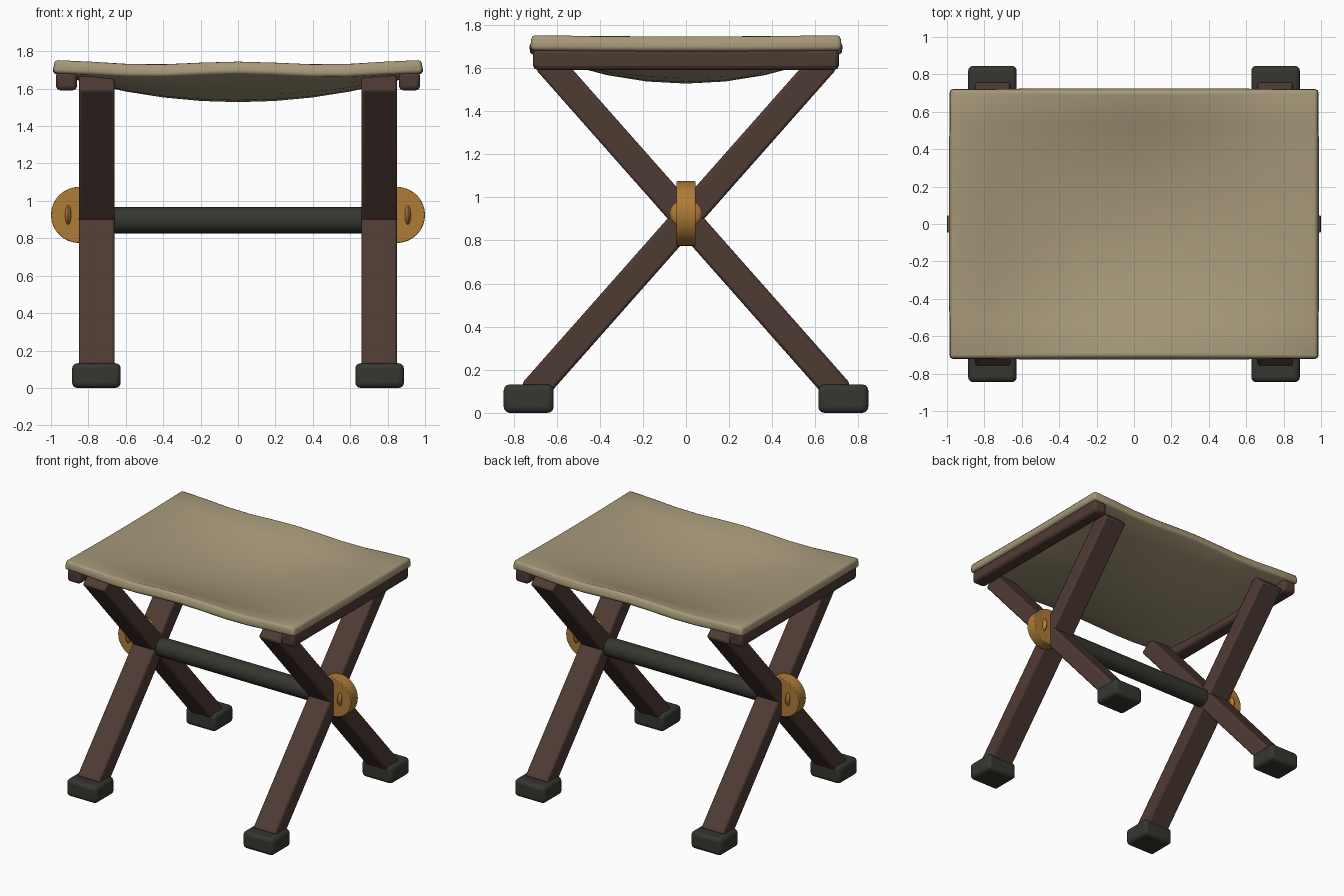
import bpy, bmesh, math
from mathutils import Matrix, Vector

if "Cube" in bpy.data.objects:
    bpy.data.objects.remove(bpy.data.objects["Cube"])


def material(name, rgb):
    m = bpy.data.materials.new(name)
    m.diffuse_color = (*rgb, 1)
    m.use_nodes = True
    m.node_tree.nodes["Principled BSDF"].inputs["Base Color"].default_value = m.diffuse_color
    return m


CANVAS = material("tan canvas", (0.38, 0.315, 0.19))
WOOD = material("dark brown wood", (0.078, 0.043, 0.034))
RUBBER = material("charcoal", (0.036, 0.037, 0.029))
BRASS = material("brass", (0.43, 0.20, 0.038))


def finish(name, bm, mat, bevel=0, segments=2, thickness=0):
    bmesh.ops.recalc_face_normals(bm, faces=bm.faces)
    mesh = bpy.data.meshes.new(name)
    bm.to_mesh(mesh)
    bm.free()
    mesh.materials.append(mat)
    ob = bpy.data.objects.new(name, mesh)
    bpy.context.collection.objects.link(ob)
    if thickness:
        s = ob.modifiers.new("thickness", 'SOLIDIFY')
        s.thickness, s.offset = thickness, 0
    if bevel:
        b = ob.modifiers.new("bevel", 'BEVEL')
        b.width, b.segments = bevel, segments
        b.limit_method, b.angle_limit = 'ANGLE', math.radians(40)
    bpy.ops.object.select_all(action='DESELECT')
    ob.select_set(True)
    bpy.context.view_layer.objects.active = ob
    bpy.ops.object.shade_smooth_by_angle(angle=math.radians(35))
    return ob


def box(name, center, size, mat, bevel, tilt=0, segments=2):
    bm = bmesh.new()
    bmesh.ops.create_cube(bm, size=1, matrix=Matrix.Translation(center)
                          @ Matrix.Rotation(tilt, 4, 'X') @ Matrix.Diagonal((*size, 1)))
    return finish(name, bm, mat, bevel, segments)


def cylinder(name, center, radius, depth, axis, sides, mat, bevel):
    turn = Matrix.Rotation(math.pi / 2, 4, 'Y' if axis == 'X' else 'X')
    bm = bmesh.new()
    bmesh.ops.create_cone(bm, cap_ends=True, segments=sides, radius1=radius, radius2=radius,
                          depth=depth, matrix=Matrix.Translation(center) @ turn)
    return finish(name, bm, mat, bevel)


# Sagging canvas seat with a gently waved front and back edge
HX, HY = 0.985, 0.72
bm = bmesh.new()
bmesh.ops.create_grid(bm, x_segments=10, y_segments=8, size=1)
for v in bm.verts:
    x, y = v.co.x, v.co.y
    sag = 0.155 * (1 - x * x) * (1 - y * y)
    wave = 0.009 * (math.cos(2 * math.pi * x) - 1) * y * y
    v.co = Vector((x * HX, y * HY, 1.718 - sag + wave))
finish("seat", bm, CANVAS, 0.018, 2, 0.07)

# Crossed legs, feet, seat rails and pivots on each side
bottom, top = Vector((0, -0.715, 0.093)), Vector((0, 0.65, 1.637))
mid, span = (bottom + top) / 2, top - bottom
for side, sx in (("left", -1), ("right", 1)):
    for end, sy in (("front", 1), ("back", -1)):
        tilt = -math.atan2(span.y, span.z) * sy
        box(f"{side}_{end}_leg", (0.755 * sx, mid.y * sy, mid.z),
            (0.19, 0.128, span.length), WOOD, 0.014, tilt)
        box(f"{side}_{end}_foot", (0.757 * sx, -0.73 * sy, 0.066),
            (0.26, 0.232, 0.132), RUBBER, 0.028, 0, 3)
    box(f"{side}_seat_rail", (0.917 * sx, 0, 1.641), (0.112, 1.42, 0.1), WOOD, 0.022)
    cylinder(f"{side}_pivot_disc", (0.85 * sx, 0, 0.925), 0.15, 0.09, 'Y', 32, BRASS, 0.005)
    bm = bmesh.new()
    bmesh.ops.create_uvsphere(bm, u_segments=16, v_segments=10, radius=1,
                              matrix=Matrix.Translation((0.908 * sx, 0, 0.925))
                              @ Matrix.Diagonal((0.021, 0.076, 0.065, 1)))
    finish(f"{side}_pivot_boss", bm, BRASS)

# Crossbar between the leg pairs
cylinder("crossbar", (0, 0, 0.897), 0.07, 1.36, 'X', 16, RUBBER, 0.008)
